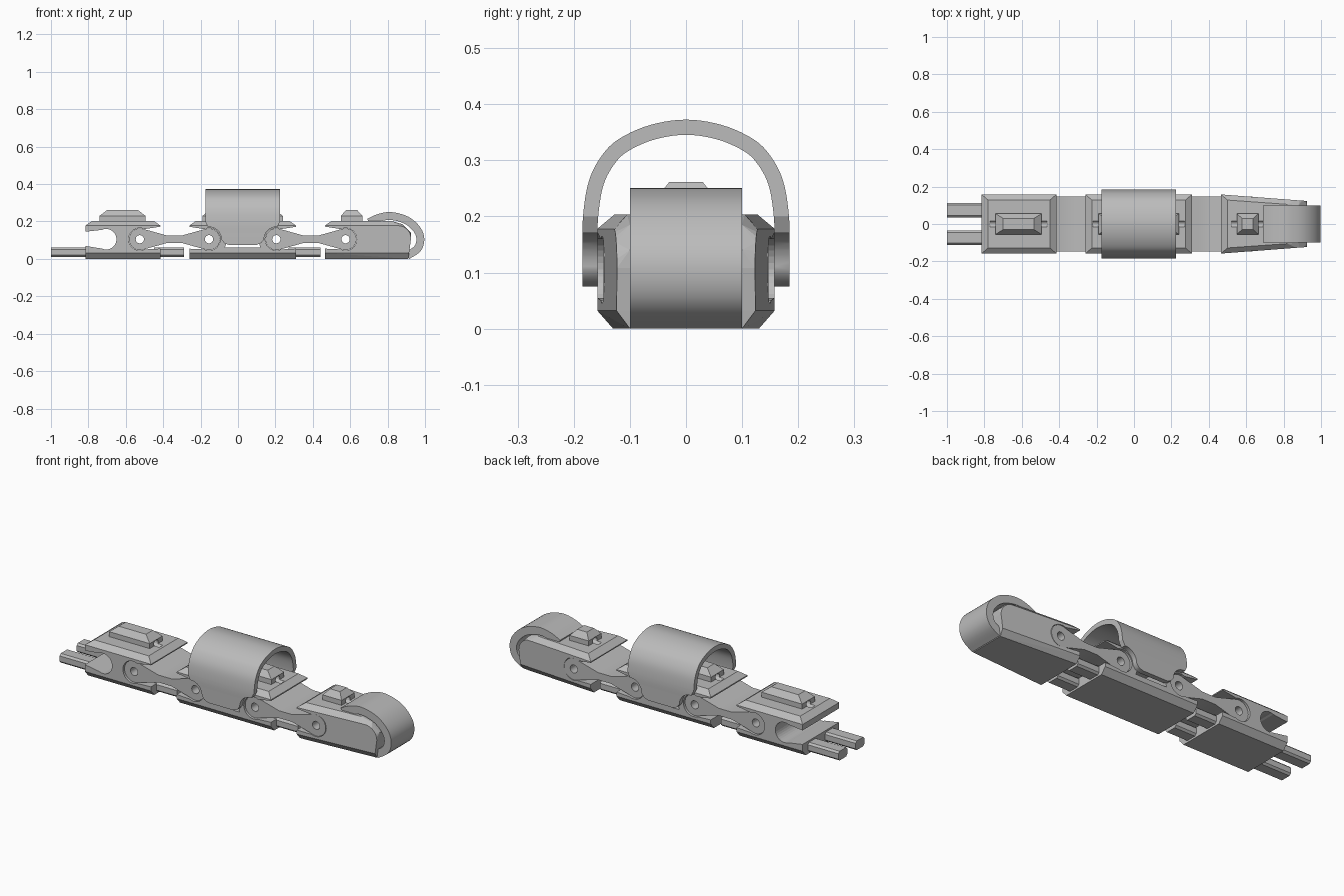
import bpy, bmesh
from math import sin, cos, radians, pi

if "Cube" in bpy.data.objects:
    bpy.data.objects.remove(bpy.data.objects["Cube"])

GREY = (0.5, 0.5, 0.5, 1)
mat = bpy.data.materials.new("plain grey")
mat.use_nodes = True
mat.diffuse_color = GREY
mat.node_tree.nodes["Principled BSDF"].inputs["Base Color"].default_value = GREY

AXIS = 0.105      # height of the hinge axes
HALF = 0.158      # half width of the segments


def finish(name, bm, smooth=False):
    bmesh.ops.recalc_face_normals(bm, faces=bm.faces)
    mesh = bpy.data.meshes.new(name)
    bm.to_mesh(mesh)
    bm.free()
    mesh.materials.append(mat)
    ob = bpy.data.objects.new(name, mesh)
    bpy.context.scene.collection.objects.link(ob)
    if smooth:
        soften(ob)
    return ob


def soften(ob):
    bpy.ops.object.select_all(action='DESELECT')
    ob.select_set(True)
    bpy.context.view_layer.objects.active = ob
    bpy.ops.object.shade_smooth_by_angle(angle=radians(35))


def hull(name, points):
    bm = bmesh.new()
    verts = [bm.verts.new(p) for p in points]
    res = bmesh.ops.convex_hull(bm, input=verts)
    junk = {v for v in res["geom_interior"] if isinstance(v, bmesh.types.BMVert)}
    bmesh.ops.delete(bm, geom=list(junk), context='VERTS')
    bmesh.ops.dissolve_limit(bm, angle_limit=0.01, verts=bm.verts, edges=bm.edges)
    return finish(name, bm)


def prism(name, profile, lo, hi, along='y', smooth=False):
    """Extrude a closed 2D profile: (x, z) along y, or (y, z) along x."""
    bm = bmesh.new()
    place = (lambda a, b, t: (a, t, b)) if along == 'y' else (lambda a, b, t: (t, a, b))
    face = bm.faces.new([bm.verts.new(place(a, b, lo)) for a, b in profile])
    moved = bmesh.ops.extrude_face_region(bm, geom=[face], use_keep_orig=True)["geom"]
    shift = place(0, 0, hi - lo)
    bmesh.ops.translate(bm, vec=shift, verts=[v for v in moved if isinstance(v, bmesh.types.BMVert)])
    return finish(name, bm, smooth)


def cut(ob, cutter):
    mod = ob.modifiers.new("cut", 'BOOLEAN')
    mod.operation = 'DIFFERENCE'
    mod.solver = 'EXACT'
    mod.object = cutter
    dg = bpy.context.evaluated_depsgraph_get()
    mesh = bpy.data.meshes.new_from_object(ob.evaluated_get(dg))
    ob.modifiers.clear()
    ob.data = mesh
    bpy.data.objects.remove(cutter)


def arc(cx, cz, r, a0, a1, n):
    return [(cx + r * cos(radians(a0 + (a1 - a0) * i / n)),
             cz + r * sin(radians(a0 + (a1 - a0) * i / n))) for i in range(n + 1)]


def circle(cx, cz, r, n=24):
    return arc(cx, cz, r, 0, 360, n)[:-1]


def block(name, x0, x1):
    """Segment body with chamfered sides and a bevelled top."""
    pts = []
    for s in (-1, 1):
        for x, d in ((x0, 0.035), (x1, -0.035)):
            pts += [(x, s * 0.13, 0), (x, s * HALF, 0.032), (x, s * HALF, 0.178),
                    (x + d, s * 0.128, 0.203)]
    return hull(name, pts)


def socket(ob, cx, side, up=0.068, down=0.05, r=0.06):
    """Round hinge socket with a mouth opening toward side (+1 or -1)."""
    prof = [(cx + side * (x - cx), z) for x, z in arc(cx, AXIS, r, 65, 295, 20)]
    prof += [(cx + side * 0.115, AXIS - down), (cx + side * 0.2, AXIS - down),
             (cx + side * 0.2, AXIS + up), (cx + side * 0.115, AXIS + up)]
    cut(ob, prism("socket_cutter", prof, -0.3, 0.3))


def ridge(name, body, x0, x1, inset):
    """Raised cord guide on a segment, with a channel bored along it."""
    pts = []
    for s in (-1, 1):
        for x, d in ((x0, inset), (x1, -inset)):
            pts += [(x, s * 0.055, 0.195), (x, s * 0.055, 0.23), (x + d, s * 0.03, 0.261)]
    ob = hull(name, pts)
    for target in (ob, body):
        cut(target, prism("channel_cutter", circle(0, 0.212, 0.018, 12),
                          x0 - 0.03, x1 + 0.03, 'x'))


def tongues(name, x0, x1):
    for s, label in ((-1, "front"), (1, "back")):
        c, w, h, b = s * 0.074, 0.038, 0.025, 0.01
        prof = [(c - w, 0.01 + b), (c - w + b, 0.01), (c + w - b, 0.01), (c + w, 0.01 + b),
                (c + w, 0.01 + 2 * h - b), (c + w - b, 0.01 + 2 * h),
                (c - w + b, 0.01 + 2 * h), (c - w, 0.01 + 2 * h - b)]
        prism(name + "_" + label, prof, x0, x1, 'x')


def link(name, xa, xb):
    """Solid dog-bone hinge link with a pin hole at each end."""
    mid = (xa + xb) / 2
    prof = arc(xb, AXIS, 0.058, -105, 105, 24)
    prof += [(mid + 0.04, AXIS + 0.02), (mid - 0.04, AXIS + 0.02)]
    prof += arc(xa, AXIS, 0.058, 75, 285, 24)
    prof += [(mid - 0.04, AXIS - 0.02), (mid + 0.04, AXIS - 0.02)]
    ob = prism(name, prof, -0.147, 0.147)
    for x in (xa, xb):
        cut(ob, prism("pin_cutter", circle(x, AXIS, 0.022), -0.3, 0.3))
    soften(ob)


def strip(path, t):
    """Offset an open path to both sides to make a band profile."""
    left, right = [], []
    for i, (a, b) in enumerate(path):
        p, q = path[max(i - 1, 0)], path[min(i + 1, len(path) - 1)]
        dx, dz = q[0] - p[0], q[1] - p[1]
        m = (dx * dx + dz * dz) ** 0.5
        left.append((a - dz / m * t, b + dx / m * t))
        right.append((a + dz / m * t, b - dx / m * t))
    return left + right[::-1]


def smooth_path(pts, n=5):
    """Catmull-Rom interpolation through a few points."""
    out = []
    for i in range(len(pts) - 1):
        p = [pts[max(i - 1, 0)], pts[i], pts[i + 1], pts[min(i + 2, len(pts) - 1)]]
        for k in range(n):
            t = k / n
            out.append(tuple(0.5 * (2 * p[1][j] + (p[2][j] - p[0][j]) * t
                       + (2 * p[0][j] - 5 * p[1][j] + 4 * p[2][j] - p[3][j]) * t * t
                       + (3 * p[1][j] - p[0][j] - 3 * p[2][j] + p[3][j]) * t ** 3)
                             for j in (0, 1)))
    return out + [pts[-1]]


# Base segment
base = block("base_segment", -0.815, -0.415)
socket(base, -0.705, -1, 0.04, 0.035, 0.055)
socket(base, -0.525, 1)
ridge("base_ridge", base, -0.74, -0.495, 0.04)
tongues("base_outer_tongue", -1.0, -0.78)
tongues("base_inner_tongue", -0.45, -0.29)

# Middle segment, open across its centre
middle = block("middle_segment", -0.26, 0.31)
socket(middle, -0.155, -1)
socket(middle, 0.205, 1)
cut(middle, prism("window_cutter", [(-0.07, 0.06), (0.12, 0.06), (0.09, 0.15), (-0.04, 0.15)],
                  -0.3, 0.3))
ridge("middle_ridge", middle, -0.19, 0.24, 0.04)
tongues("middle_tongue", 0.27, 0.44)

# Tip segment, tapering to a rounded nose
nose = [(0.465, 0.178), (0.84, 0.178)] + arc(0.855, 0.108, 0.07, 80, 0, 6) + [(0.915, 0.032)]
pts = []
for s in (-1, 1):
    for x, z in nose:
        pts.append((x, s * (HALF - 0.035 * (x - 0.465) / 0.46), z))
    pts += [(0.465, s * HALF, 0.032), (0.465, s * 0.13, 0), (0.91, s * 0.1, 0),
            (0.5, s * 0.128, 0.203), (0.82, s * 0.105, 0.203),
            (0.88, s * 0.1, 0.185), (0.925, s * 0.1, 0.14)]
tip = hull("tip_segment", pts)
socket(tip, 0.575, -1)
ridge("tip_ridge", tip, 0.55, 0.665, 0.028)

# Hinge links
link("base_link", -0.525, -0.155)
link("tip_link", 0.205, 0.575)

# Curled pad around the tip
curl = smooth_path([(0.70, 0.195), (0.755, 0.22), (0.82, 0.229), (0.9, 0.207), (0.955, 0.16),
                    (0.975, 0.108), (0.96, 0.055), (0.905, 0.018)])
prism("tip_pad", strip(curl, 0.021), -0.1, 0.1, 'y', True)

# Finger loop with side tabs cut clear of the hinges
side = [(0.171, 0.075), (0.171, 0.14), (0.17, 0.2), (0.16, 0.26), (0.138, 0.302), (0.11, 0.328),
        (0.06, 0.35)]
arch = smooth_path(side + [(0, 0.359)] + [(-y, z) for y, z in reversed(side)])
loop = prism("finger_loop", strip(arch, 0.0135), -0.175, 0.225, 'x')
edge = [(-0.2, 0.2), (-0.175, 0.2)] + arc(-0.155, AXIS, 0.066, 95, 0, 8) + [(-0.075, 0.085), (-0.05, 0.075)]
notch = edge + [(0.05 - x, z) for x, z in reversed(edge)] + [(0.3, 0.0), (-0.25, 0.0)]
cut(loop, prism("tab_cutter", notch, -0.4, 0.4))
soften(loop)
